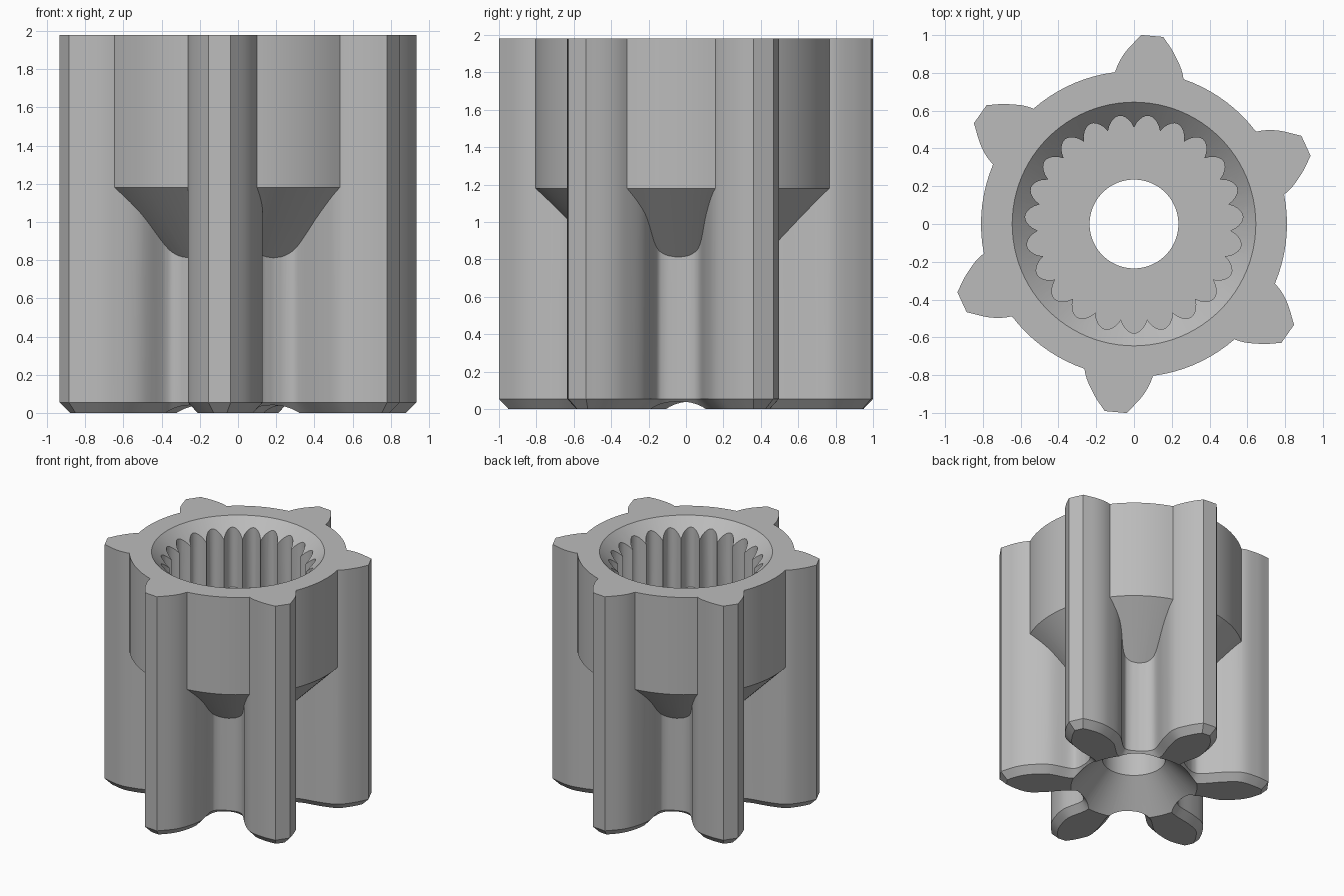
import bpy, bmesh
from math import sin, cos, pi, tau, radians
from mathutils import Vector, Matrix

if "Cube" in bpy.data.objects:
    bpy.data.objects.remove(bpy.data.objects["Cube"])

HEIGHT = 1.98
TEETH = 6
LOBES = 23
OVER = 2.1          # cutters and blanks run past the top

steel = bpy.data.materials.new("grey_steel")
steel.use_nodes = True
steel.diffuse_color = (0.5, 0.5, 0.5, 1)
steel.node_tree.nodes["Principled BSDF"].inputs["Base Color"].default_value = (0.5, 0.5, 0.5, 1)


def finish(name, bm):
    bmesh.ops.recalc_face_normals(bm, faces=bm.faces)
    mesh = bpy.data.meshes.new(name)
    bm.to_mesh(mesh)
    bm.free()
    mesh.materials.append(steel)
    obj = bpy.data.objects.new(name, mesh)
    bpy.context.collection.objects.link(obj)
    return obj


def loft(name, layers):
    """Join equal-length outlines, given as (points, z), into a closed solid."""
    bm = bmesh.new()
    rings = [[bm.verts.new((p[0], p[1], z)) for p in pts] for pts, z in layers]
    n = len(rings[0])
    for low, high in zip(rings, rings[1:]):
        for i in range(n):
            j = (i + 1) % n
            bm.faces.new((low[i], low[j], high[j], high[i]))
    bm.faces.new(rings[0][::-1])
    bm.faces.new(rings[-1])
    return finish(name, bm)


def turned(name, profile, sides=96):
    """Solid of revolution from (radius, z) pairs."""
    circle = [Vector((cos(tau * i / sides), sin(tau * i / sides))) for i in range(sides)]
    return loft(name, [([c * r for c in circle], z) for r, z in profile])


def smooth_path(points, steps=5):
    """Catmull-Rom curve through the points."""
    p = [Vector(q) for q in points]
    p = [2 * p[0] - p[1]] + p + [2 * p[-1] - p[-2]]
    out = []
    for a, b, c, d in zip(p, p[1:], p[2:], p[3:]):
        for k in range(steps):
            t = k / steps
            out.append(0.5 * (2 * b + (c - a) * t + (2 * a - 5 * b + 4 * c - d) * t * t
                              + (3 * b - a - 3 * c + d) * t ** 3))
    return out + [p[-2]]


def inset(points, dist):
    """Move a counter-clockwise outline inward."""
    out = []
    for i, p in enumerate(points):
        a = (p - points[i - 1]).normalized()
        b = (points[(i + 1) % len(points)] - p).normalized()
        na, nb = Vector((-a.y, a.x)), Vector((-b.y, b.x))
        m = (na + nb).normalized()
        out.append(p + m * dist / max(m.dot(na), 0.5))
    return out


# Toothed body: one asymmetric tooth repeated around the axis
turn = Matrix.Rotation(tau / TEETH, 2)
root = Vector((0.44, -0.04))
rising = smooth_path([root, (0.457, 0.03), (0.505, 0.075), (0.67, 0.11),
                      (0.80, 0.16), (0.884, 0.262), (0.935, 0.361)])
falling = smooth_path([(0.886, 0.467), (0.76, 0.495), (0.652, 0.49), (0.51, 0.444),
                       (0.384, 0.336), (0.325, 0.325), turn @ root])
tooth = rising + falling[:-1]
outline = []
spin = Matrix.Identity(2)
for _ in range(TEETH):
    outline += [spin @ p for p in tooth]
    spin = turn @ spin
body = loft("pinion_gear", [(inset(outline, 0.05), 0), (outline, 0.055), (outline, OVER)])

# Collar with a conical underside
collar = turned("collar", [(0.38, 0.75), (0.81, 1.18), (0.81, OVER)])

# Cutters: top trim, through hole with lower countersink, fluted bore, upper countersink
top_trim = turned("top_trim", [(1.5, HEIGHT), (1.5, HEIGHT + 0.5)])
shaft_hole = turned("shaft_hole", [(0.57, -0.1), (0.235, 0.235), (0.235, OVER)])
fluted = []
steps = 10
for i in range(LOBES * steps):
    a = -pi / 2 + tau * (i / steps - 0.5) / LOBES
    r = 0.51 + 0.068 * abs(sin(pi * i / steps)) ** 0.8
    fluted.append(Vector((r * cos(a), r * sin(a))))
fluted_bore = loft("fluted_bore", [(fluted, 1.42), (fluted, OVER)])
countersink = turned("countersink", [(0.465, 1.8), (0.765, OVER)])

bpy.context.view_layer.objects.active = body
body.select_set(True)
for tool, op in ((collar, 'UNION'), (top_trim, 'DIFFERENCE'), (shaft_hole, 'DIFFERENCE'),
                 (fluted_bore, 'DIFFERENCE'), (countersink, 'DIFFERENCE')):
    tool.hide_render = True
    mod = body.modifiers.new(tool.name, 'BOOLEAN')
    mod.operation = op
    mod.solver = 'EXACT'
    mod.object = tool
    bpy.ops.object.modifier_apply(modifier=mod.name)
    bpy.data.objects.remove(tool)

for obj in bpy.context.selected_objects:
    obj.select_set(obj == body)
bpy.ops.object.shade_smooth_by_angle(angle=radians(28))
